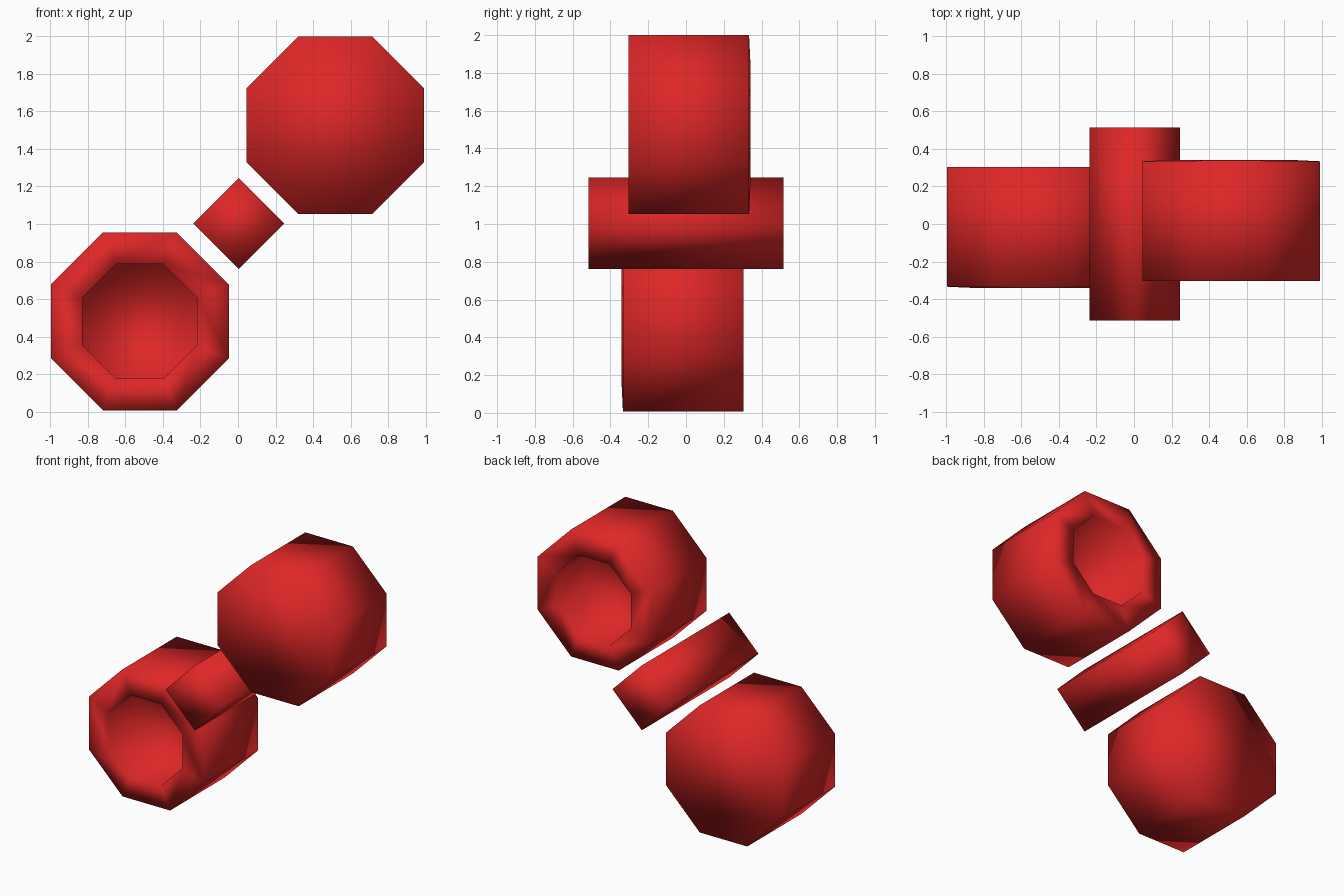
import bpy, bmesh, math

if "Cube" in bpy.data.objects:
    bpy.data.objects.remove(bpy.data.objects["Cube"])

red = bpy.data.materials.new("bright red")
red.diffuse_color = (0.73, 0.02, 0.02, 1)
red.use_nodes = True
red.node_tree.nodes["Principled BSDF"].inputs["Base Color"].default_value = red.diffuse_color


def lathe(name, cx, cz, sides, offset, rings):
    """Join (radius, y) rings around an axis along y and cap both ends."""
    bm = bmesh.new()
    loops = []
    for r, y in rings:
        loops.append([bm.verts.new((cx + r * math.cos(offset + 2 * math.pi * i / sides), y,
                                    cz + r * math.sin(offset + 2 * math.pi * i / sides)))
                      for i in range(sides)])
    for a, b in zip(loops, loops[1:]):
        for i in range(sides):
            j = (i + 1) % sides
            bm.faces.new((a[i], a[j], b[j], b[i]))
    bm.faces.new(loops[0])
    bm.faces.new(loops[-1])
    bmesh.ops.recalc_face_normals(bm, faces=bm.faces[:])
    for f in bm.faces:
        f.smooth = True
    me = bpy.data.meshes.new(name)
    bm.to_mesh(me)
    bm.free()
    me.materials.append(red)
    ob = bpy.data.objects.new(name, me)
    bpy.context.collection.objects.link(ob)
    return ob


# Octagonal cups: closed end, outer rim, inner rim, recess floor
corner = 1 / math.cos(math.pi / 8)
R, r = 0.474 * corner, 0.305 * corner


def cup(name, cx, cz, d):
    lathe(name, cx, cz, 8, math.pi / 8,
          [(R, -d * 0.305), (R, d * 0.334), (r, d * 0.342), (r, d * -0.01)])


cup("lower_cup", -0.523, 0.481, -1)   # opens to the front
cup("upper_cup", 0.518, 1.526, 1)     # opens to the back

# Square bar between the cups, standing on its edge
lathe("middle_bar", 0.004, 1.003, 4, 0, [(0.242, -0.515), (0.242, 0.515)])
